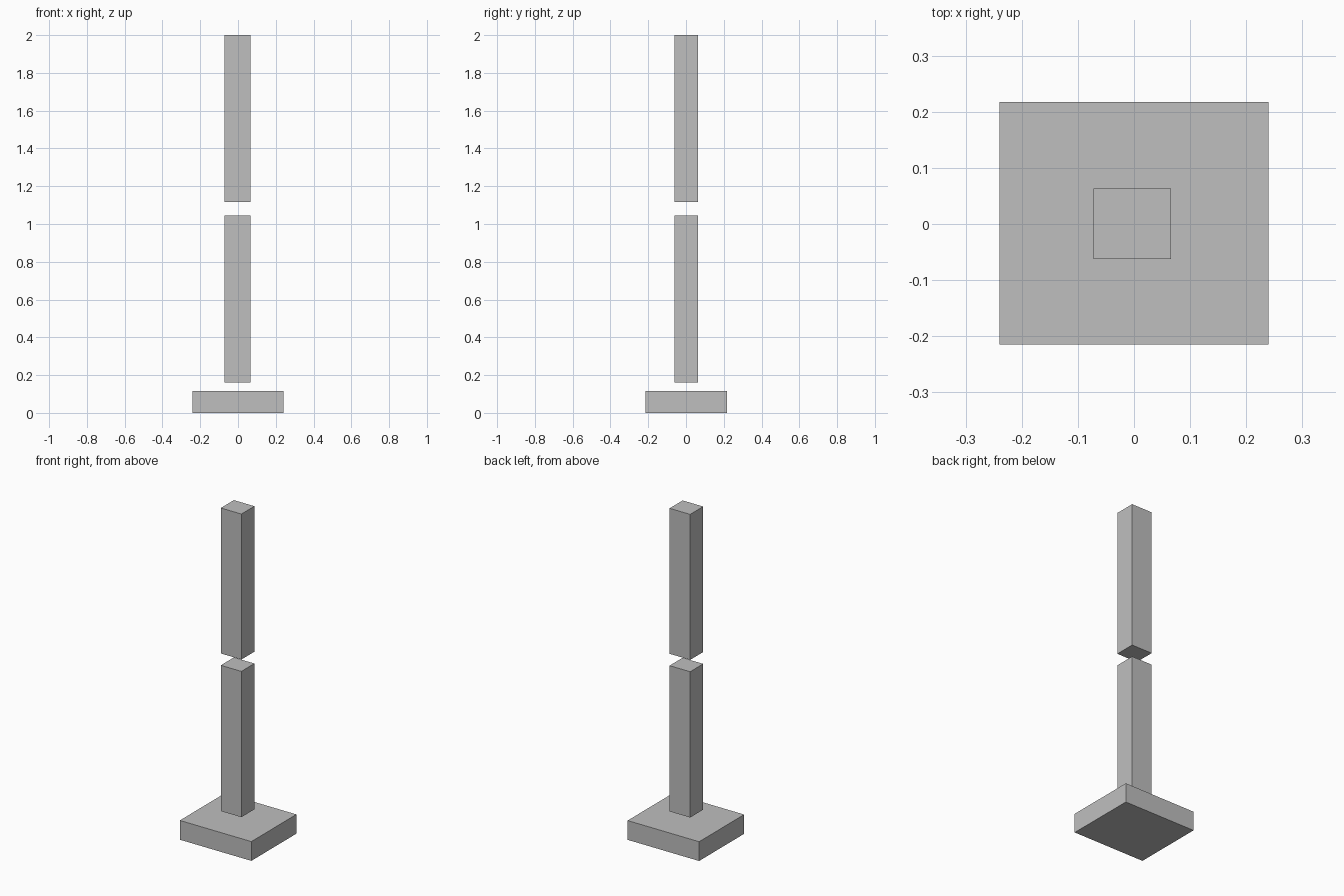
import bpy
import bmesh
from mathutils import Matrix, Vector

cube = bpy.data.objects.get("Cube")
if cube:
    bpy.data.objects.remove(cube, do_unlink=True)

# Single plain grey material
GREY = (0.52, 0.52, 0.52, 1.0)
grey = bpy.data.materials.new("plain_grey")
grey.use_nodes = True
grey.diffuse_color = GREY
grey.node_tree.nodes["Principled BSDF"].inputs["Base Color"].default_value = GREY


def add_block(name, low, high):
    """Flat-shaded box spanning two opposite corners."""
    low, high = Vector(low), Vector(high)
    bm = bmesh.new()
    bmesh.ops.create_cube(bm, size=1.0, matrix=Matrix.Diagonal((*(high - low), 1.0)))
    mesh = bpy.data.meshes.new(name)
    bm.to_mesh(mesh)
    bm.free()
    mesh.materials.append(grey)
    obj = bpy.data.objects.new(name, mesh)
    obj.location = (low + high) / 2
    bpy.context.collection.objects.link(obj)
    return obj


# Wide foot slab
add_block("base_slab", (-0.24, -0.215, 0.0), (0.24, 0.217, 0.117))

# Two equal post sections, floating with gaps between the parts
for name, bottom, top in (("lower_post", 0.16, 1.045), ("upper_post", 1.117, 2.0)):
    add_block(name, (-0.072, -0.062, bottom), (0.066, 0.063, top))
